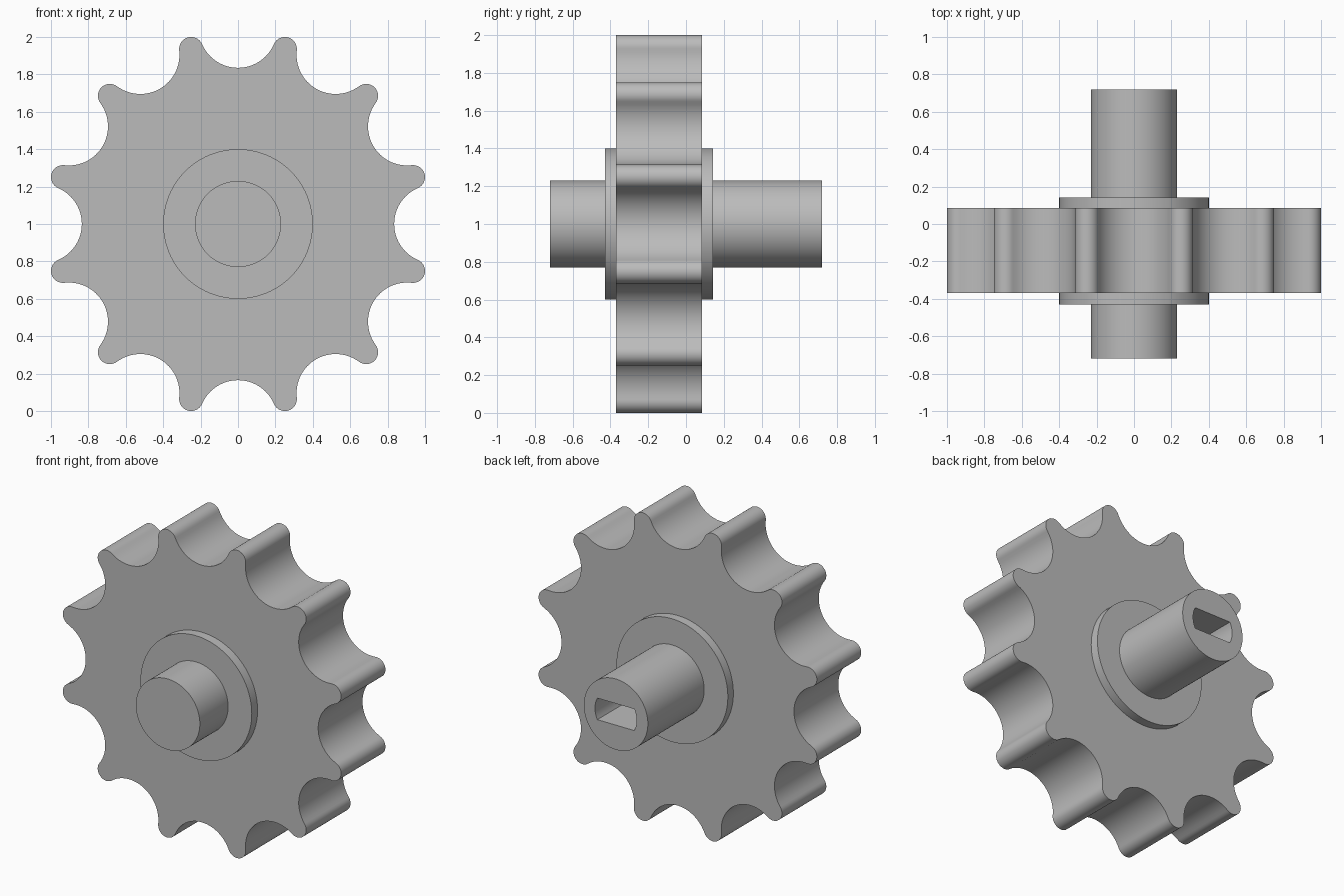
import bpy
import bmesh
from math import sin, cos, pi, atan2, hypot, sqrt, radians

cube = bpy.data.objects.get("Cube")
if cube:
    bpy.data.objects.remove(cube, do_unlink=True)

AXIS_HEIGHT = 1.0
TEETH = 12

steel = bpy.data.materials.new("plain grey")
steel.use_nodes = True
grey = (0.5, 0.5, 0.5, 1.0)
steel.diffuse_color = grey
steel.node_tree.nodes["Principled BSDF"].inputs["Base Color"].default_value = grey


def arc(cx, cz, radius, start, end, steps):
    """Points along an arc, both ends included."""
    angles = [start + (end - start) * i / steps for i in range(steps + 1)]
    return [(cx + radius * cos(a), cz + radius * sin(a)) for a in angles]


def circle(radius, steps=96):
    return arc(0, 0, radius, 0, 2 * pi, steps)[:-1]


def extrude_profile(name, points, front, back):
    """Solid prism along y from a closed outline in the xz plane."""
    bm = bmesh.new()
    face = bm.faces.new([bm.verts.new((x, front, z + AXIS_HEIGHT)) for x, z in points])
    extruded = bmesh.ops.extrude_face_region(bm, geom=[face], use_keep_orig=True)
    moved = [v for v in extruded["geom"] if isinstance(v, bmesh.types.BMVert)]
    bmesh.ops.translate(bm, vec=(0, back - front, 0), verts=moved)
    bmesh.ops.recalc_face_normals(bm, faces=bm.faces)
    mesh = bpy.data.meshes.new(name)
    bm.to_mesh(mesh)
    bm.free()
    mesh.materials.append(steel)
    obj = bpy.data.objects.new(name, mesh)
    bpy.context.collection.objects.link(obj)
    return obj


def smooth(obj):
    bpy.ops.object.select_all(action="DESELECT")
    obj.select_set(True)
    bpy.context.view_layer.objects.active = obj
    bpy.ops.object.shade_smooth_by_angle(angle=radians(30))


def sprocket_outline():
    """Round tooth tips blending tangentially into round roller seats."""
    root, tip_radius, tip_centre = 0.835, 0.064, 0.969
    half_pitch = pi / TEETH
    tx, tz = tip_centre * sin(half_pitch), tip_centre * cos(half_pitch)
    rise = tz - root
    seat = (tx ** 2 + rise ** 2 - tip_radius ** 2) / (2 * (rise + tip_radius))
    seat_z = root + seat
    lean = atan2(seat_z - tz, tx)
    valley = arc(0, seat_z, seat, pi + lean, 2 * pi - lean, 24)
    tip_start = pi - lean
    tip_end = 2 * (pi / 2 - half_pitch) - tip_start
    pitch = valley + arc(tx, tz, tip_radius, tip_start, tip_end, 16)[1:-1]
    outline = []
    for k in range(TEETH):
        c, s = cos(2 * half_pitch * k), sin(2 * half_pitch * k)
        outline += [(x * c + z * s, z * c - x * s) for x, z in pitch]
    return outline


# Toothed wheel and the collar that shows on both of its faces
wheel = extrude_profile("toothed_wheel", sprocket_outline(), -0.37, 0.085)
collar = extrude_profile("collar", circle(0.4), -0.43, 0.142)

# Shaft with a blind double-flat socket in the back end
shaft = extrude_profile("shaft", circle(0.23), -0.72, 0.72)
socket_radius, flat = 0.15, 0.07
corner = atan2(flat, sqrt(socket_radius ** 2 - flat ** 2))
socket = (arc(0, 0, socket_radius, -corner, corner, 10)
          + arc(0, 0, socket_radius, pi - corner, pi + corner, 10))
cutter = extrude_profile("socket_cutter", socket, 0.1, 0.8)
cutter.hide_render = True
cut = shaft.modifiers.new("socket", "BOOLEAN")
cut.operation = "DIFFERENCE"
cut.solver = "EXACT"
cut.object = cutter
bpy.ops.object.select_all(action="DESELECT")
shaft.select_set(True)
bpy.context.view_layer.objects.active = shaft
bpy.ops.object.modifier_apply(modifier=cut.name)
bpy.data.objects.remove(cutter, do_unlink=True)

for part in (wheel, collar, shaft):
    smooth(part)
